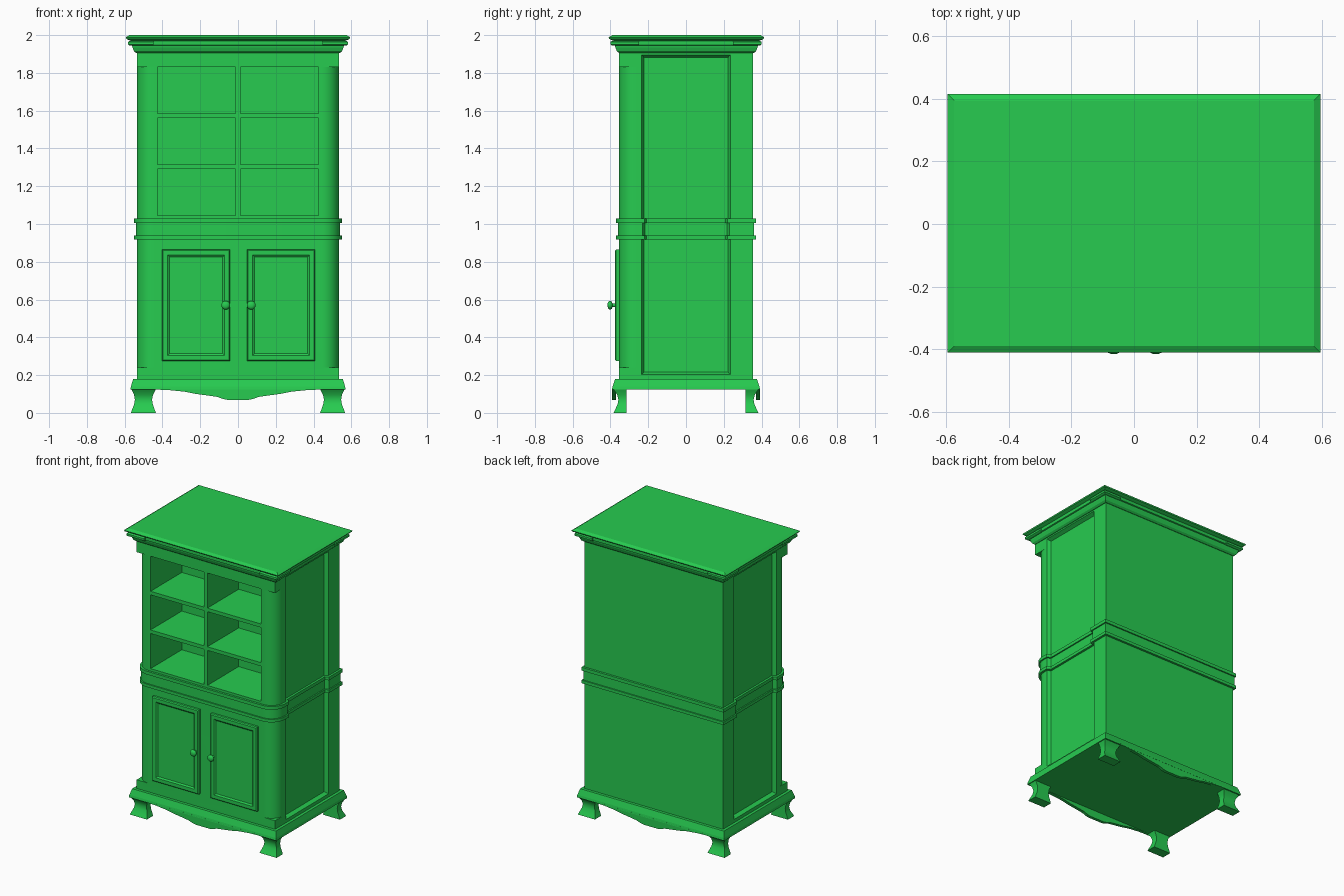
import bpy, bmesh, math

if "Cube" in bpy.data.objects:
    bpy.data.objects.remove(bpy.data.objects["Cube"])

green = bpy.data.materials.new("green_paint")
green.diffuse_color = (0.02, 0.6, 0.08, 1)
green.use_nodes = True
green.node_tree.nodes["Principled BSDF"].inputs["Base Color"].default_value = green.diffuse_color
HX, HY, R = 0.535, 0.355, 0.09      # body half sizes and corner radius


def add_loft(bm, sections):
    """Capped skin through rings with equal point counts."""
    rings = [[bm.verts.new(p) for p in s] for s in sections]
    n = len(rings[0])
    for a, b in zip(rings, rings[1:]):
        for i in range(n):
            j = (i + 1) % n
            bm.faces.new((a[i], a[j], b[j], b[i]))
    bm.faces.new(rings[0][::-1])
    bm.faces.new(rings[-1])


def make(name, *solids):
    bm = bmesh.new()
    for s in solids:
        add_loft(bm, s)
    bmesh.ops.recalc_face_normals(bm, faces=bm.faces)
    me = bpy.data.meshes.new(name)
    bm.to_mesh(me)
    bm.free()
    ob = bpy.data.objects.new(name, me)
    bpy.context.collection.objects.link(ob)
    me.materials.append(green)
    return ob


def activate(ob):
    bpy.ops.object.select_all(action='DESELECT')
    ob.select_set(True)
    bpy.context.view_layer.objects.active = ob


def smooth(ob, angle=35):
    activate(ob)
    bpy.ops.object.shade_smooth_by_angle(angle=math.radians(angle))


def rect(x0, x1, y0, y1, z):
    return [(x0, y0, z), (x1, y0, z), (x1, y1, z), (x0, y1, z)]


def rect_xz(x0, x1, z0, z1, y):
    return [(x0, y, z0), (x1, y, z0), (x1, y, z1), (x0, y, z1)]


def box(x0, x1, y0, y1, z0, z1):
    return [rect(x0, x1, y0, y1, z) for z in (z0, z1)]


def prism(pts, z0, z1):
    return [[(x, y, z) for x, y in pts] for z in (z0, z1)]


def arc(sx, d=0.0, n=10):
    """Front corner arc, from the front face round to the side."""
    cx, cy = HX - R, -HY + R
    return [(sx * (cx + (R + d) * math.sin(t)), cy - (R + d) * math.cos(t))
            for t in (math.pi / 2 * i / n for i in range(n + 1))]


# Cabinet body: compartments, side panels and rounded corners are cut out
body = make("cabinet_body", box(-HX, HX, -HY, HY, 0.17, 1.93))
cuts = []
for x0, x1 in ((-0.427, -0.014), (0.012, 0.425)):
    for z in (1.045, 1.315, 1.585):
        cuts.append(box(x0, x1, -HY - 0.05, -0.01, z, z + 0.245))
for s in (-1, 1):
    cuts.append([[(s * x, y * k, z) for y, z in
                  ((-w, z0), (w, z0), (w, z1), (-w, z1))]
                 for k, x, w, z0, z1 in ((1, HX + 0.025, 0.247, 0.19, 1.908),
                                         (1, HX - 0.025, 0.223, 0.216, 1.882))])
    corner = arc(s) + [(s * (HX + 0.03), -HY + R), (s * (HX + 0.03), -HY - 0.03),
                       (s * (HX - R), -HY - 0.03)]
    cuts.append(prism(corner, 0.24, 1.83))
for c in cuts:
    cutter = make("cutter", c)
    cutter.hide_render = True
    mod = body.modifiers.new("cut", 'BOOLEAN')
    mod.operation, mod.solver, mod.object = 'DIFFERENCE', 'EXACT', cutter
    activate(body)
    bpy.ops.object.modifier_apply(modifier=mod.name)
    bpy.data.objects.remove(cutter)
smooth(body, 25)


# Waist belt following the rounded corners and stepping in at the side panels.
# Its centre is a ring so that it stays out of the compartments.
def belt_outline(d):
    x, i = HX + d, HX + d - 0.025
    right = arc(1, d) + [(x, -0.235 + d), (i, -0.223 + d), (i, 0.223 - d),
                         (x, 0.235 - d), (x, HY + d)]
    return right + [(-px, py) for px, py in reversed(right)]


for name, d, z0, z1 in (("belt_lower_moulding", 0.015, 0.917, 0.938),
                        ("belt_band", 0.006, 0.93, 1.012),
                        ("belt_upper_moulding", 0.015, 1.005, 1.028)):
    smooth(make(name, prism(belt_outline(d), z0, z1)), 25)

# Cornice moulding and top
profile = ((1.905, 0.004), (1.915, 0.016), (1.935, 0.024), (1.945, 0.026), (1.948, 0.034),
           (1.97, 0.034), (1.975, 0.046), (1.98, 0.056), (1.988, 0.06), (2.0, 0.04))
make("cornice", [rect(-HX - o, HX + o, -HY - o + 0.005, HY + o, z) for z, o in profile])
for sx in (-1, 1):
    for sy in (-1, 1):
        make("cornice_corner_block",
             [rect(sx * 0.447, sx * (0.582 - e), sy * 0.25, sy * (0.4 - e), z)
              for z, e in ((1.944, 0.01), (1.95, 0), (1.964, 0), (1.97, 0.01))])

# Flared plinth
make("plinth", [rect(-x, x, -y, y, z) for z, x, y in
                ((0.123, 0.57, 0.392), (0.14, 0.567, 0.389), (0.18, 0.555, 0.375))])

# Shaped aprons, front and back
half = [(0.44, 0.13), (0.42, 0.123), (0.36, 0.12), (0.28, 0.112), (0.22, 0.1),
        (0.16, 0.092), (0.11, 0.085), (0.08, 0.074), (0.055, 0.069)]
edge = half + [(-x, z) for x, z in reversed(half)]
for name, s in (("front_apron", -1), ("back_apron", 1)):
    make(name, [[(x, s * y, z) for x, z in edge] for y in (0.391, 0.37)])

# Legs with a narrow waist
leg = ((0, 0.435, 0.567, 0.384), (0.02, 0.442, 0.56, 0.374), (0.045, 0.451, 0.55, 0.362),
       (0.07, 0.455, 0.546, 0.358), (0.095, 0.45, 0.55, 0.364), (0.115, 0.44, 0.56, 0.377),
       (0.126, 0.435, 0.565, 0.385))
for sx in (-1, 1):
    for sy, name in ((-1, "front_leg"), (1, "back_leg")):
        smooth(make(name, [rect(sx * a, sx * b, sy * 0.315, sy * y, z)
                           for z, a, b, y in leg]))

# Doors with a sunken panel, and round knobs
for x0, knob_x in ((-0.402, -0.065), (0.048, 0.07)):
    steps = ((0, -0.345), (0, -0.37), (0.006, -0.376), (0.03, -0.376), (0.04, -0.368))
    make("door", [rect_xz(x0 + i, x0 + 0.36 - i, 0.275 + i, 0.865 - i, y)
                  for i, y in steps])
    knob = ((0.013, -0.36), (0.009, -0.38), (0.009, -0.39), (0.018, -0.392), (0.023, -0.399),
            (0.023, -0.404), (0.018, -0.411), (0.009, -0.415))
    smooth(make("knob", [[(knob_x + r * math.cos(k * math.pi / 12), y,
                           0.57 + r * math.sin(k * math.pi / 12)) for k in range(24)]
                         for r, y in knob]), 50)
